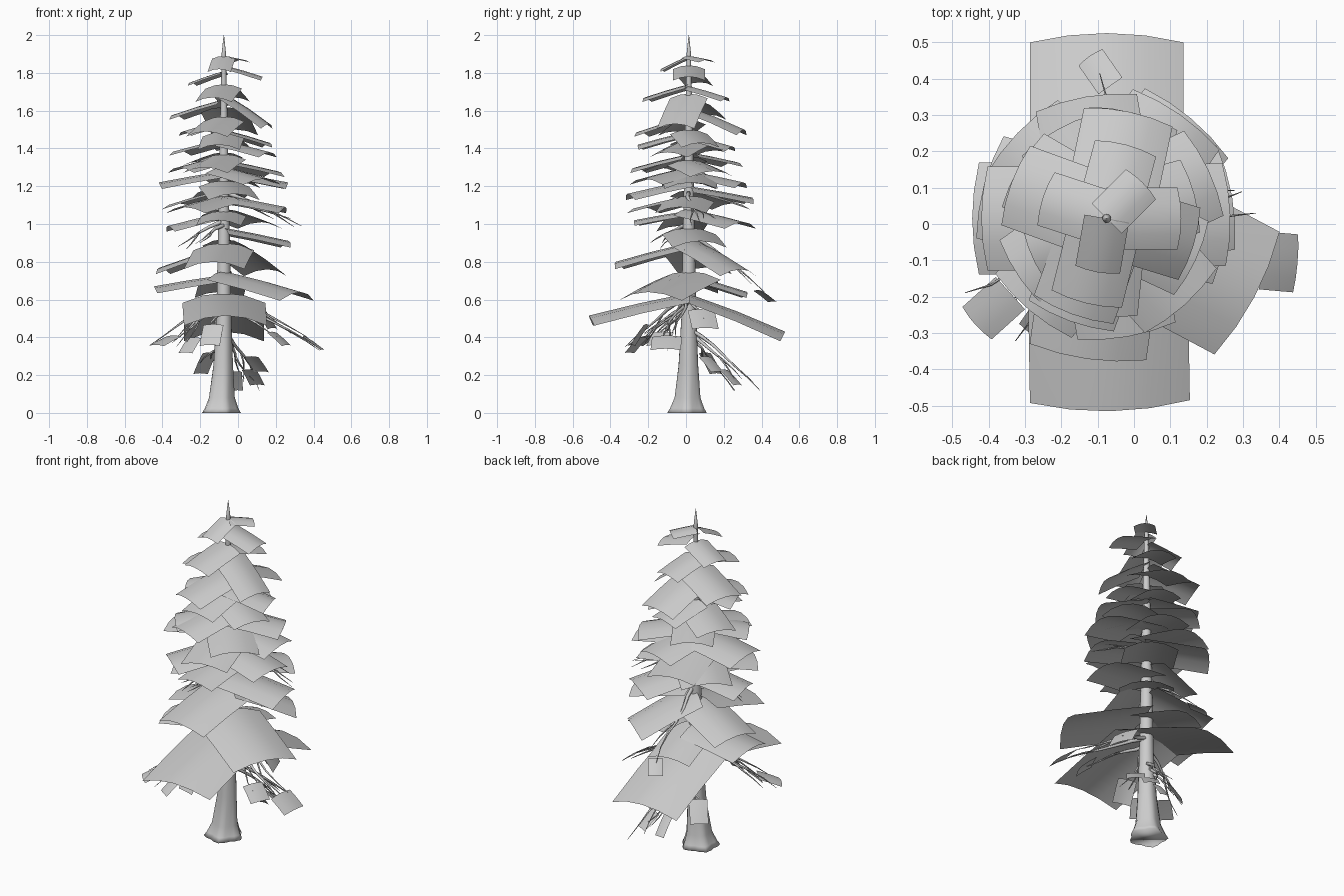
import bpy, bmesh, math, random
from mathutils import Vector, Matrix

random.seed(4)
cube = bpy.data.objects.get("Cube")
if cube:
    bpy.data.objects.remove(cube)

grey = bpy.data.materials.new("plain grey")
grey.use_nodes = True
grey.diffuse_color = (0.6, 0.6, 0.6, 1)
grey.node_tree.nodes["Principled BSDF"].inputs["Base Color"].default_value = (0.6, 0.6, 0.6, 1)

AXIS = Vector((-0.075, 0.015, 0))


def finish(bm, name):
    mesh = bpy.data.meshes.new(name)
    bm.to_mesh(mesh)
    bm.free()
    mesh.materials.append(grey)
    obj = bpy.data.objects.new(name, mesh)
    bpy.context.collection.objects.link(obj)
    for poly in mesh.polygons:
        poly.use_smooth = True
    return obj


def card(name, origin, azimuth, length, width, drop, sag):
    """Needle card: grid arched across its width, drooping along its length."""
    bm = bmesh.new()
    turn = Matrix.Rotation(math.radians(azimuth), 3, 'Z')
    rows, cols = 3, 5
    grid = []
    for i in range(rows):
        u = i / (rows - 1)
        row = []
        for j in range(cols):
            v = 2 * j / (cols - 1) - 1
            p = Vector((length * (u - 0.05 * v * v * u), v * width / 2,
                        -drop * (0.85 * u + 0.15 * u * u) - sag * v * v))
            row.append(bm.verts.new(origin + turn @ p))
        grid.append(row)
    for a, b in zip(grid, grid[1:]):
        for j in range(cols - 1):
            bm.faces.new((a[j], b[j], b[j + 1], a[j + 1]))
    return finish(bm, name)


def tube(name, path, radii, sides, lobes=None):
    """Loft rings along a path; lobes gives the root flare strength per ring."""
    bm = bmesh.new()
    rings = []
    for k, p in enumerate(path):
        ahead = path[min(k + 1, len(path) - 1)] - path[max(k - 1, 0)]
        spin = Vector((0, 0, 1)).rotation_difference(ahead) if not lobes else Matrix.Identity(3)
        ring = []
        for s in range(sides):
            a = math.tau * s / sides
            r = radii[k] * (1 + (lobes[k] * math.cos(5 * a) if lobes else 0))
            ring.append(bm.verts.new(p + spin @ Vector((r * math.cos(a), r * math.sin(a), 0))))
        rings.append(ring)
    for a, b in zip(rings, rings[1:]):
        for s in range(sides):
            t = (s + 1) % sides
            bm.faces.new((a[s], a[t], b[t], b[s]))
    bm.faces.new(rings[0][::-1])
    bm.faces.new(rings[-1])
    return finish(bm, name)


# Trunk: height, radius, root lobing, sideways lean
profile = [(0, .1, .1, -.02), (.025, .086, .1, -.018), (.08, .068, .06, -.014),
           (.25, .052, .03, -.005), (.5, .04, 0, 0), (1, .03, 0, 0),
           (1.5, .021, 0, 0), (1.88, .011, 0, 0), (1.9, .012, 0, 0), (2, .001, 0, 0)]
tube("trunk", [AXIS + Vector((lean, lean / 2, z)) for z, r, f, lean in profile],
     [p[1] for p in profile], 20, [p[2] for p in profile])

# Boughs: azimuth, height at trunk, reach, drop
upper_boughs = [
    (45, 1.89, .14, .02), (260, 1.89, .15, .07), (0, 1.84, .205, .06), (162, 1.81, .185, .06),
    (256, 1.74, .24, .07), (75, 1.73, .21, .06), (343, 1.69, .25, .16), (160, 1.66, .28, .08),
    (250, 1.57, .28, .08), (78, 1.62, .3, .12), (15, 1.5, .25, .07), (200, 1.55, .23, .06),
    (264, 1.49, .27, .07), (150, 1.45, .28, .06), (75, 1.47, .24, .06), (335, 1.44, .27, .06),
    (250, 1.37, .3, .07), (215, 1.36, .29, .06), (120, 1.38, .28, .05), (25, 1.34, .31, .06)]
lower_boughs = [
    (2, 1.28, .34, .06), (312, 1.3, .32, .06), (180, 1.28, .345, .06), (75, 1.28, .3, .06),
    (280, 1.23, .33, .07), (136, 1.18, .34, .07), (100, 1.2, .34, .06), (352, 1.15, .33, .06),
    (230, 1.15, .33, .06), (264, 1.07, .29, .05), (190, 1.06, .3, .07), (55, 1.08, .35, .07),
    (10, .98, .35, .07), (262, .9, .39, .1), (165, .88, .35, .11), (50, .92, .36, .16),
    (180, .73, .37, .06), (332, .75, .46, .11), (95, .73, .31, .09),
    (271, .635, .53, .12), (90, .63, .51, .2)]
for azimuth, z, reach, drop in upper_boughs + lower_boughs:
    width = 0.83 * reach
    card("bough", AXIS + Vector((0, 0, z)), azimuth, reach, width, drop, 0.12 * width)

# Drooping twigs, thicker at the trunk: azimuth, start height, reach, end height
twigs = [(208, .6, .44, .36), (222, .58, .36, .37), (232, .62, .42, .35), (250, .57, .25, .42),
         (340, .6, .54, .34), (350, .62, .45, .4), (330, .56, .33, .4), (20, .6, .25, .5),
         (62, .45, .42, .12), (70, .42, .3, .18), (120, .4, .14, .28),
         (92, .95, .4, .64), (3, 1.17, .41, .99), (14, 1.12, .36, 1.03),
         (202, 1.02, .26, .88), (240, 1, .24, .9)]
for azimuth, z0, reach, z1 in twigs:
    turn = Matrix.Rotation(math.radians(azimuth), 3, 'Z')

    def along(t, side=0.0):
        wiggle = 0.012 * math.sin(9 * t + azimuth)
        z = z0 + (z1 - z0) * (0.75 * t + 0.25 * t * t)
        return AXIS + turn @ Vector((reach * t, wiggle + side, z))

    tube("twig", [along(t / 6) for t in range(7)],
         [.012 * (1 - t / 6) + .001 for t in range(7)], 5)
    side = random.choice((-1, 1))
    start = random.uniform(.4, .6)
    fork = [along(start + .13 * k, side * .022 * k) - Vector((0, 0, .008 * k)) for k in range(4)]
    tube("twig_fork", fork, [.006, .005, .003, .001], 4)

# Leaf clusters: inner edge x, y, z, then azimuth, length, width, drop
leaves = [(-.34, -.19, .41, 222, .13, .12, .05), (-.23, -.23, .4, 235, .09, .09, .08),
          (-.13, -.21, .47, 255, .08, .11, .11), (.35, -.1, .41, 355, .1, .16, .07),
          (.18, -.12, .43, 335, .09, .12, .07), (.12, .08, .55, 20, .07, .15, .1),
          (-.065, .38, .65, 125, .1, .08, .06), (.06, .2, .23, 60, .09, .09, .08),
          (.07, .1, .3, 50, .09, .1, .08), (-.15, .1, .32, 130, .08, .1, .11),
          (-.01, .18, .22, 85, .08, .06, .1)]
for x, y, z, azimuth, length, width, drop in leaves:
    card("leaf_cluster", Vector((x, y, z)), azimuth, length, width, drop, .05 * width)
